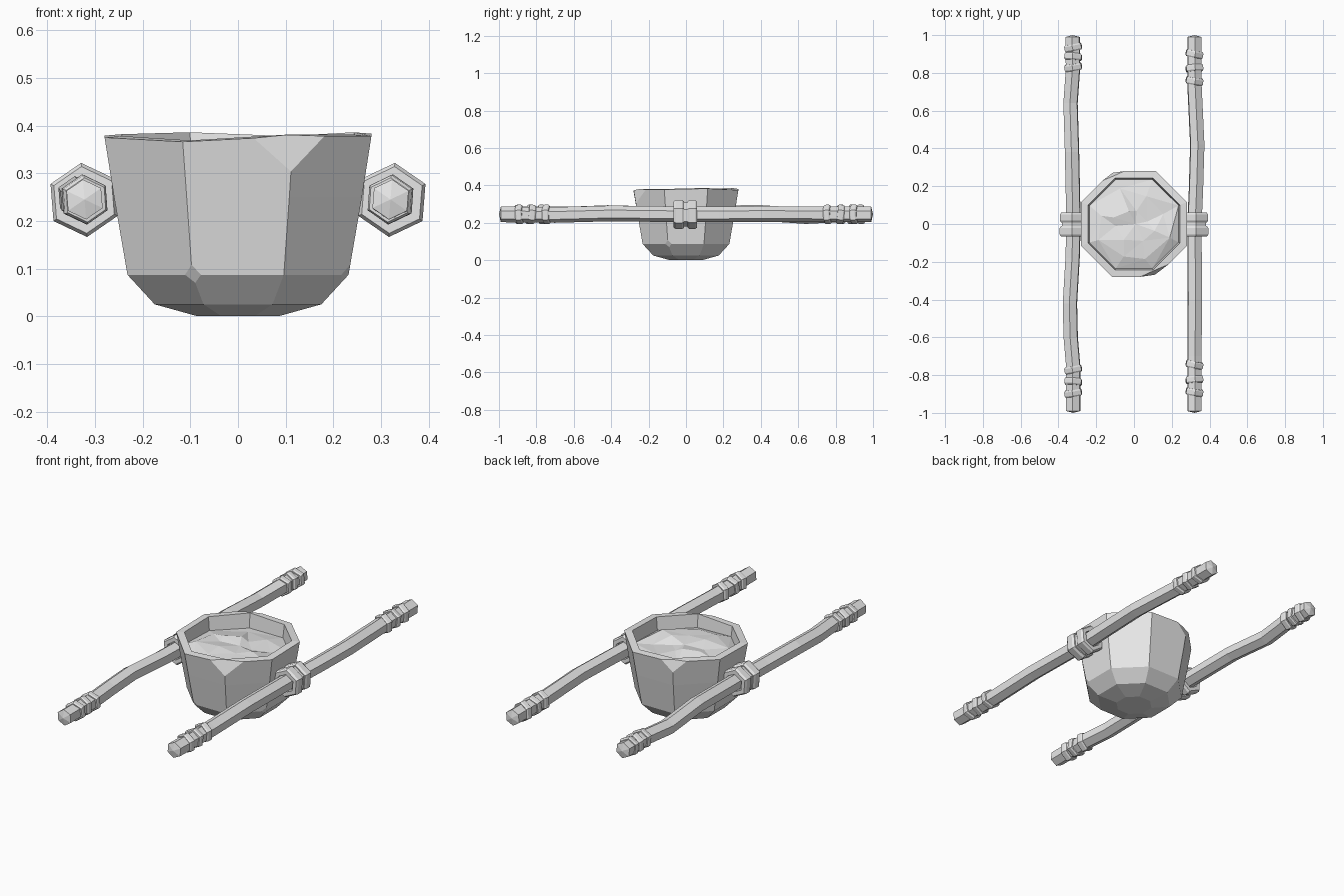
import bpy, bmesh, math, random
from mathutils import Vector, Matrix

random.seed(4)
if "Cube" in bpy.data.objects:
    bpy.data.objects.remove(bpy.data.objects["Cube"])

GREY = (0.8, 0.8, 0.8, 1)
mat = bpy.data.materials.new("plain_grey")
mat.use_nodes = True
mat.diffuse_color = GREY
mat.node_tree.nodes["Principled BSDF"].inputs["Base Color"].default_value = GREY


def finish(bm, name):
    bmesh.ops.recalc_face_normals(bm, faces=bm.faces)
    mesh = bpy.data.meshes.new(name)
    bm.to_mesh(mesh)
    bm.free()
    mesh.materials.append(mat)
    obj = bpy.data.objects.new(name, mesh)
    bpy.context.collection.objects.link(obj)
    return obj


def loft(bm, rings, close=False):
    """Skin a list of vertex rings with quads."""
    pairs = list(zip(rings, rings[1:]))
    if close:
        pairs.append((rings[-1], rings[0]))
    for a, b in pairs:
        n = len(a)
        for i in range(n):
            j = (i + 1) % n
            bm.faces.new((a[i], a[j], b[j], b[i]))


def fan(bm, ring, point):
    tip = bm.verts.new(point)
    for i in range(len(ring)):
        bm.faces.new((ring[i], ring[(i + 1) % len(ring)], tip))


def octagon(bm, apothem, z, wobble=0.0):
    r = apothem / math.cos(math.pi / 8)
    return [bm.verts.new((r * math.cos(a), r * math.sin(a), z + random.uniform(-wobble, wobble)))
            for a in [(i + 0.5) * math.pi / 4 for i in range(8)]]


def hexagon(bm, centre, radius, tilt=Matrix(), twist=0.08):
    ring = []
    for i in range(6):
        a = math.pi / 2 + twist + i * math.pi / 3
        ring.append(bm.verts.new(Vector(centre) + tilt @ Vector((radius * math.cos(a), 0, radius * math.sin(a)))))
    return ring


def chip(bm, point, normal):
    """Slice a small piece off a corner and close the cut."""
    cut = bmesh.ops.bisect_plane(bm, geom=bm.verts[:] + bm.edges[:] + bm.faces[:],
                                 plane_co=point, plane_no=normal, clear_outer=True)
    edges = [e for e in cut["geom_cut"] if isinstance(e, bmesh.types.BMEdge) and e.is_boundary]
    bmesh.ops.holes_fill(bm, edges=edges)


# Bowl: faceted outer wall, uneven rim and inner wall
bm = bmesh.new()
outer = [octagon(bm, a, z) for a, z in ((0.085, 0), (0.175, 0.025), (0.232, 0.087), (0.26, 0.25))]
rim = octagon(bm, 0.28, 0.375)
inner_rim = octagon(bm, 0.243, 0.378)
for ring in (rim, inner_rim):
    for v, dz in zip(ring, (0.008, 0.0, 0.008, 0.004, 0.0, -0.009, 0.003, 0.003)):
        v.co.z += dz
inner = [octagon(bm, 0.232, 0.28), octagon(bm, 0.15, 0.08)]
loft(bm, outer + [rim, inner_rim] + inner)
bm.faces.new(outer[0])
bm.faces.new(inner[-1])

# Chipped corners on the bowl
chip(bm, (0.114, -0.262, 0.32), (0.38, -0.88, 0.28))
chip(bm, (-0.114, 0.266, 0.34), (-0.38, 0.88, 0.28))
chip(bm, (-0.091, -0.226, 0.087), (-0.36, -0.8, -0.48))
chip(bm, (0.226, -0.091, 0.087), (0.8, -0.36, -0.48))
finish(bm, "bowl")

# Lumpy filling, slightly domed below the rim
bm = bmesh.new()
fill = [octagon(bm, a, z, w) for a, z, w in ((0.236, 0.315, 0.006), (0.165, 0.327, 0.014), (0.085, 0.336, 0.014))]
for ring in fill[1:]:
    for v in ring:
        v.co.x += random.uniform(-0.025, 0.025)
        v.co.y += random.uniform(-0.025, 0.025)
loft(bm, fill)
fan(bm, fill[-1], (0.01, 0.0, 0.335))
bmesh.ops.triangulate(bm, faces=bm.faces[:])
finish(bm, "filling")


def pole(name, path):
    bm = bmesh.new()
    rings = [hexagon(bm, p, 0.042, twist=0.08 if p[0] < 0 else -0.08) for p in path]
    loft(bm, rings)
    for ring, p, s in ((rings[0], path[0], -1), (rings[-1], path[-1], 1)):
        fan(bm, ring, (p[0], s, p[2]))
    finish(bm, name)


def band(name, x, y, z, radius, width, yaw=0.0, pitch=0.0):
    """Chamfered six-sided wrap around a pole."""
    bm = bmesh.new()
    tilt = Matrix.Rotation(yaw, 3, "Z") @ Matrix.Rotation(pitch, 3, "X")
    rings = []
    for t, r in ((-0.5, 0.62), (-0.5, 0.9), (-0.3, 1), (0.3, 1), (0.5, 0.9), (0.5, 0.62)):
        centre = Vector((x, y, z)) + tilt @ Vector((0, t * width, 0))
        rings.append(hexagon(bm, centre, radius * r, tilt, 0.08 if x < 0 else -0.08))
    loft(bm, rings, close=True)
    finish(bm, name)


# Carrying poles, gently crooked
pole("right_pole", [(-0.322, -0.99, 0.245), (-0.322, -0.75, 0.245), (-0.335, -0.6, 0.245),
                    (-0.339, -0.42, 0.252), (-0.325, -0.18, 0.246), (-0.32, 0, 0.245),
                    (-0.328, 0.38, 0.254), (-0.336, 0.64, 0.236), (-0.323, 0.82, 0.245), (-0.325, 0.99, 0.245)])
pole("left_pole", [(0.32, -0.99, 0.245), (0.32, -0.7, 0.242), (0.322, -0.4, 0.25),
                   (0.32, 0, 0.245), (0.328, 0.18, 0.245), (0.335, 0.42, 0.247),
                   (0.32, 0.74, 0.245), (0.32, 0.99, 0.245)])

# End wraps, three per pole end
wraps = {"right": (-0.322, (-0.895, -0.835, -0.77, 0.83, 0.885, 0.935)),
         "left": (0.32, (-0.89, -0.825, -0.745, 0.757, 0.825, 0.9))}
for side, (x, places) in wraps.items():
    for i, y in enumerate(places):
        band(f"{side}_end_wrap_{i + 1}", x, y, 0.245, 0.052, 0.036,
             (0.16, -0.08, 0.2)[i % 3] * (1 if x < 0 else -1), (0.06, -0.1, 0.04)[i % 3])

# Paired brackets holding each pole to the bowl, with a collar between them
for side, x in (("right", -0.323), ("left", 0.323)):
    band(f"{side}_front_bracket", x, -0.038, 0.244, 0.078, 0.056)
    band(f"{side}_back_bracket", x, 0.034, 0.244, 0.077, 0.052)
    band(f"{side}_collar", x, 0, 0.244, 0.064, 0.06)
